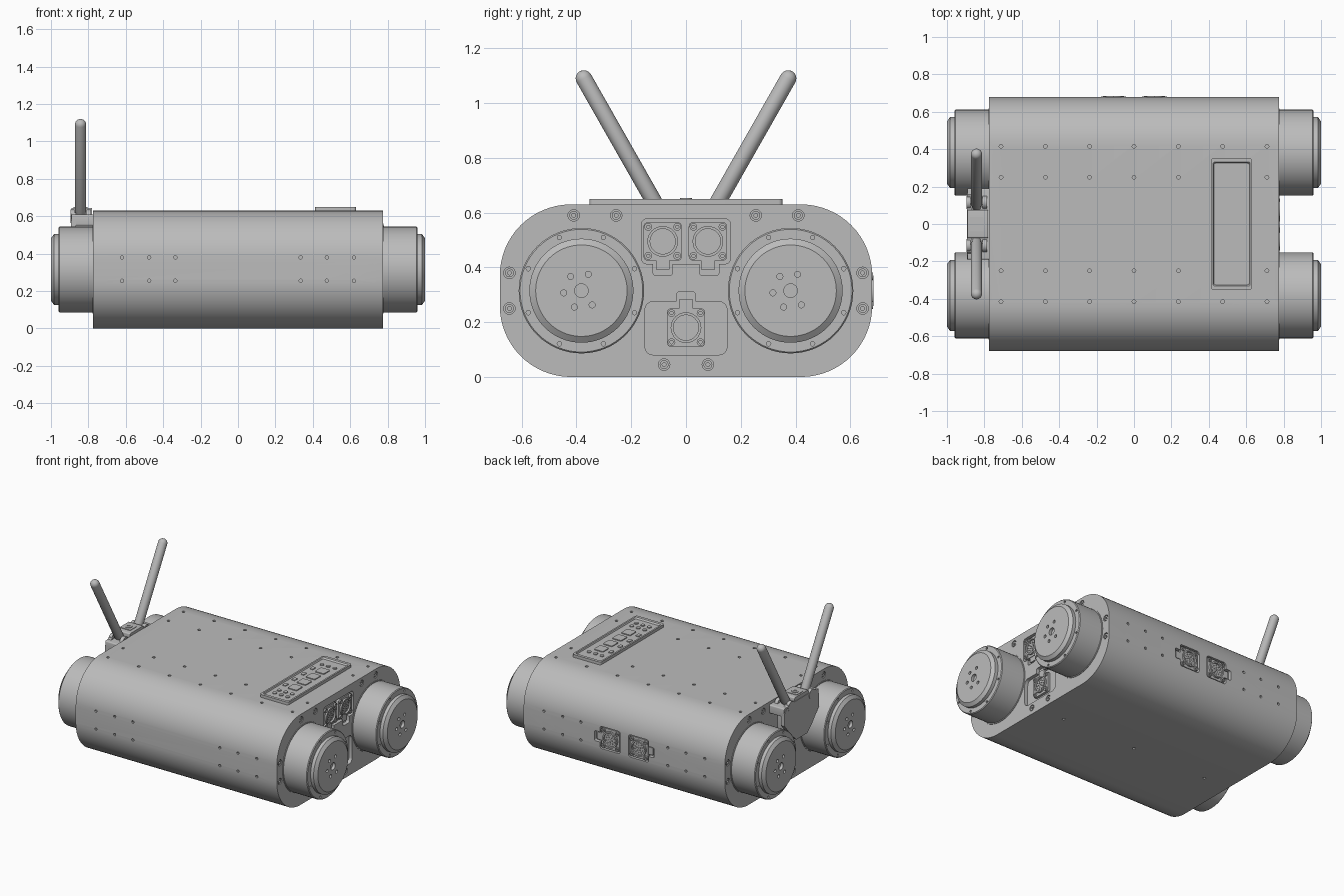
import bpy, bmesh
from math import sin, cos, pi, radians
from mathutils import Vector, Matrix

cube = bpy.data.objects.get("Cube")
if cube:
    bpy.data.objects.remove(cube, do_unlink=True)

grey = bpy.data.materials.new("satin grey")
grey.use_nodes = True
grey.diffuse_color = (0.5, 0.5, 0.5, 1)
grey.node_tree.nodes["Principled BSDF"].inputs["Base Color"].default_value = (0.5, 0.5, 0.5, 1)

HALF, MID, SIDE, TOP = 0.775, 0.315, 0.68, 0.63


# ---- helpers ----
def frame(origin, normal, up=(0, 0, 1)):
    """Matrix whose local z is the outward normal and local y is up."""
    n, v = Vector(normal), Vector(up)
    u = v.cross(n)
    m = Matrix((u, v, n)).transposed().to_4x4()
    m.translation = origin
    return m


def circle(r, n=32, x=0, y=0):
    return [(x + r * cos(2 * pi * i / n), y + r * sin(2 * pi * i / n)) for i in range(n)]


def rounded(w, h, r, x=0, y=0, n=4):
    pts = []
    for q, (sx, sy) in enumerate(((1, 1), (-1, 1), (-1, -1), (1, -1))):
        for i in range(n + 1):
            a = (q + i / n) * pi / 2
            pts.append((x + sx * (w / 2 - r) + r * cos(a), y + sy * (h / 2 - r) + r * sin(a)))
    return pts


def loft(bm, m, rings):
    """Closed skin through (outline, height) rings."""
    loops = [[bm.verts.new(m @ Vector((x, y, z))) for x, y in pts] for pts, z in rings]
    for a, b in zip(loops, loops[1:]):
        for i in range(len(a)):
            j = (i + 1) % len(a)
            bm.faces.new((a[i], a[j], b[j], b[i]))
    bm.faces.new(loops[0][::-1])
    bm.faces.new(loops[-1])


def prism(bm, m, pts, z0, z1):
    loft(bm, m, [(pts, z0), (pts, z1)])


def lathe(bm, m, profile, n=64):
    loft(bm, m, [(circle(r, n), z) for r, z in profile])


def tube(bm, m, outer, inner, z0, z1, x=0, y=0, n=32):
    m = m @ Matrix.Translation((x, y, 0))
    loops = [[bm.verts.new(m @ Vector((px, py, z))) for px, py in circle(r, n)]
             for r, z in ((outer, z0), (outer, z1), (inner, z1), (inner, z0))]
    for a, b in zip(loops, loops[1:] + loops[:1]):
        for i in range(n):
            j = (i + 1) % n
            bm.faces.new((a[i], a[j], b[j], b[i]))


def finish(bm, name):
    bmesh.ops.recalc_face_normals(bm, faces=bm.faces)
    mesh = bpy.data.meshes.new(name)
    bm.to_mesh(mesh)
    bm.free()
    mesh.materials.append(grey)
    ob = bpy.data.objects.new(name, mesh)
    bpy.context.collection.objects.link(ob)
    return ob


def cut(ob, bm):
    cutter = finish(bm, "cutter")
    cutter.hide_render = True
    mod = ob.modifiers.new("cut", "BOOLEAN")
    mod.operation, mod.solver, mod.object = "DIFFERENCE", "EXACT", cutter
    bpy.context.view_layer.objects.active = ob
    bpy.ops.object.modifier_apply(modifier=mod.name)
    bpy.data.objects.remove(cutter, do_unlink=True)


# ---- reference frames of the body's faces ----
end = {s: frame((s * HALF, 0, 0), (s, 0, 0)) for s in (1, -1)}
wall = {s: frame((0, s * SIDE, 0), (0, s, 0)) for s in (1, -1)}
roof = frame((0, 0, TOP), (0, 0, 1), (0, 1, 0))
floor = frame((0, 0, 0), (0, 0, -1), (0, 1, 0))

# ---- body shell ----
bm = bmesh.new()
prism(bm, end[1], rounded(2 * SIDE, TOP, 0.26, 0, MID, 16), -2 * HALF, 0)
body = finish(bm, "body_shell")

# screw holes and connector pockets
holes, tabs = bmesh.new(), bmesh.new()
for i in range(7):
    for y in (-0.415, -0.25, 0.25, 0.415):
        prism(holes, roof, circle(0.01, 12, (i - 3) * 0.237, y), -0.015, 0.02)
for x in (-0.58, 0, 0.58):
    prism(holes, floor, circle(0.01, 12, x), -0.015, 0.02)
for s in (1, -1):
    for x in (0.335, 0.475, 0.62):
        for z in (0.255, 0.38):
            for side in (1, -1):
                prism(holes, wall[s], circle(0.009, 12, side * x, z), -0.015, 0.02)

end_bolts = [(s * y, z) for s in (1, -1) for y, z in
             ((0.41, 0.59), (0.255, 0.59), (0.645, 0.38), (0.645, 0.25), (0.08, 0.045))]
for s in (1, -1):
    for y, z in end_bolts:
        prism(holes, end[s], circle(0.021, 20, y, z), -0.015, 0.02)

DEPTH = 0.025
prism(holes, end[1], rounded(0.325, 0.165, 0.02, 0, 0.495), -DEPTH, 0.02)
prism(holes, end[1], rounded(0.3, 0.195, 0.03, 0, 0.178), -DEPTH, 0.02)
for x, z in ((-0.085, 0.4), (0.085, 0.4), (0, 0.28)):
    prism(tabs, end[1], rounded(0.07, 0.06, 0.01, x, z), -DEPTH, 0.02)
for s in (1, -1):
    prism(holes, wall[1], rounded(0.155, 0.155, 0.015, s * 0.11, MID), -DEPTH, 0.02)
    prism(tabs, wall[1], rounded(0.06, 0.07, 0.01, s * 0.2, MID), -DEPTH, 0.02)
cut(body, holes)
cut(body, tabs)

# ---- end plate bolts ----
bm = bmesh.new()
for s in (1, -1):
    for y, z in end_bolts:
        tube(bm, end[s], 0.016, 0.007, -0.016, -0.002, y, z, 18)
finish(bm, "end_plate_bolts")

# ---- wheel hubs ----
for s in (1, -1):
    for t in (1, -1):
        m = end[s] @ Matrix.Translation((s * t * 0.382, MID, 0))
        bm = bmesh.new()
        lathe(bm, m, [(0.235, -0.04), (0.235, 0.004), (0.229, 0.004), (0.229, 0.18),
                      (0.224, 0.185), (0.19, 0.185), (0.19, 0.208), (0.167, 0.225)])
        name = ("left" if s > 0 else "right") + ("_back" if t > 0 else "_front") + "_hub"
        hub = finish(bm, name)
        bm = bmesh.new()
        prism(bm, m, circle(0.025, 24), 0.205, 0.25)
        for i in range(8):
            a = (i + 0.5) * pi / 4
            prism(bm, m, circle(0.008, 10, 0.21 * cos(a), 0.21 * sin(a)), 0.175, 0.2)
        for i in range(1, 6):
            a = radians(7 + 60 * i)
            prism(bm, m, circle(0.011, 14, 0.065 * cos(a), 0.065 * sin(a)), 0.21, 0.25)
        cut(hub, bm)


# ---- round multi-pin connectors ----
def connector(name, base, x, y, angle):
    m = base @ Matrix.Translation((x, y, -DEPTH)) @ Matrix.Rotation(radians(angle), 4, "Z")
    bm = bmesh.new()
    prism(bm, m, rounded(0.14, 0.14, 0.015), -0.005, 0.018)
    prism(bm, m, rounded(0.05, 0.04, 0.005, 0, -0.085), -0.005, 0.014)
    tube(bm, m, 0.056, 0.046, 0.01, 0.03)
    prism(bm, m, circle(0.041), 0.01, 0.022)
    for cx in (-0.053, 0.053):
        for cy in (-0.053, 0.053):
            tube(bm, m, 0.014, 0.006, 0.01, 0.028, cx, cy, 14)
    for count, r in ((1, 0), (5, 0.016), (10, 0.031)):
        for i in range(count):
            a = 2 * pi * i / count
            prism(bm, m, circle(0.004, 8, r * cos(a), r * sin(a)), 0.02, 0.027)
    finish(bm, name)


connector("upper_front_connector", end[1], -0.085, 0.495, 0)
connector("upper_back_connector", end[1], 0.08, 0.495, 0)
connector("lower_connector", end[1], 0, 0.18, 180)
connector("back_wall_connector_left", wall[1], -0.11, MID, -90)
connector("back_wall_connector_right", wall[1], 0.11, MID, 90)

# ---- control panel on the roof ----
m = roof @ Matrix.Translation((0.522, 0, 0))
bm = bmesh.new()
prism(bm, m, rounded(0.22, 0.705, 0.015), -0.01, 0.02)
panel = finish(bm, "control_panel")
bm = bmesh.new()
loft(bm, m, [(rounded(0.19, 0.65, 0.01), 0.01), (rounded(0.205, 0.68, 0.01), 0.03)])
cut(panel, bm)
bm = bmesh.new()
for i in range(4):
    y = -0.13 + i * 0.1
    prism(bm, m, rounded(0.07, 0.07, 0.008, 0.01, y), 0.008, 0.016)
    prism(bm, m, rounded(0.025, 0.035, 0.005, -0.065, y), 0.008, 0.015)
for y in (-0.27, -0.22, 0.25):
    for x in (-0.05, 0, 0.05):
        prism(bm, m, circle(0.014, 16, x, y), 0.008, 0.016)
finish(bm, "panel_buttons")

# ---- antenna bracket ----
bm = bmesh.new()
half = [(0.06, 0.35), (0.115, 0.4), (0.19, 0.49), (0.19, 0.575), (0.15, 0.62)]
outline = half + [(-y, z) for y, z in reversed(half)]
prism(bm, end[-1], outline, 0.09, 0.118)
prism(bm, end[-1], rounded(0.38, 0.06, 0.008, 0, 0.58), -0.01, 0.115)
prism(bm, end[-1], rounded(0.15, 0.09, 0.008, 0, 0.6), 0.005, 0.115)
prism(bm, end[-1], rounded(0.2, 0.2, 0.02, 0, 0.48), -0.01, 0.1)
socket = frame((-0.842, 0, 0.645), (0, 0, 1), (0, 1, 0))
prism(bm, socket, rounded(0.075, 0.075, 0.008), -0.01, 0.004)
tube(bm, socket, 0.022, 0.012, 0, 0.008)
finish(bm, "antenna_bracket")

# ---- antennas ----
for s in (1, -1):
    base, tip = Vector((-0.842, s * 0.08, 0.575)), Vector((-0.842, s * 0.373, 1.09))
    axis = tip - base
    n = axis.normalized()
    m = frame(base, n, Vector((1, 0, 0)))
    L, r = axis.length, 0.03
    bm = bmesh.new()
    dome = [(r * cos(a), L + r * sin(a)) for a in (radians(d) for d in range(0, 86, 17))]
    lathe(bm, m, [(0.024, 0), (0.027, 0.05), (r, 0.06)] + dome, 24)
    finish(bm, ("back" if s > 0 else "front") + "_antenna")
    bm = bmesh.new()
    pivot = frame((-0.895, s * 0.115, 0.6), (1, 0, 0))
    prism(bm, pivot, circle(0.035, 24), 0, 0.022)
    prism(bm, pivot, circle(0.035, 24), 0.085, 0.11)
    finish(bm, ("back" if s > 0 else "front") + "_antenna_hinge")

# ---- smooth shading with sharp edges kept ----
bpy.ops.object.select_all(action="DESELECT")
for ob in bpy.context.collection.objects:
    if ob.type == "MESH" and grey.name in ob.data.materials:
        ob.select_set(True)
        bpy.context.view_layer.objects.active = ob
bpy.ops.object.shade_smooth_by_angle(angle=radians(30))
